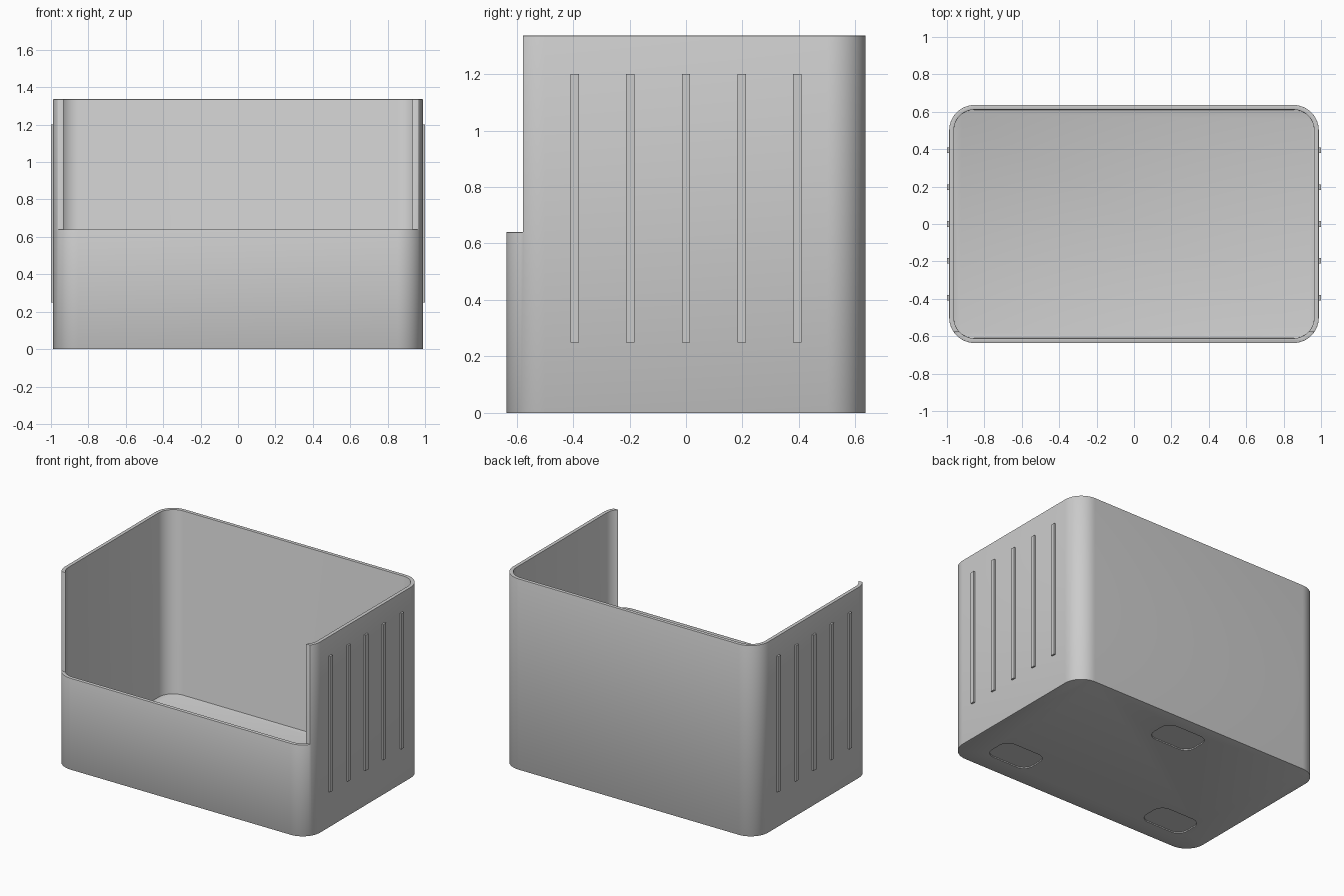
import bpy, bmesh, math

if "Cube" in bpy.data.objects:
    bpy.data.objects.remove(bpy.data.objects["Cube"])

HALF_X, HALF_Y, HEIGHT = 0.988, 0.636, 1.336
RADIUS, WALL, FLOOR = 0.135, 0.025, 0.045
FRONT_Z, POST_Y = 0.64, -0.578

grey = bpy.data.materials.new("plain grey")
grey.use_nodes = True
colour = (0.6, 0.6, 0.6, 1)
grey.diffuse_color = colour
grey.node_tree.nodes["Principled BSDF"].inputs["Base Color"].default_value = colour


def outline(hx, hy, r, steps=14):
    """Rounded rectangle, counter-clockwise."""
    pts = []
    for i, (sx, sy) in enumerate(((1, 1), (-1, 1), (-1, -1), (1, -1))):
        for k in range(steps + 1):
            a = math.pi / 2 * (i + k / steps)
            pts.append((sx * (hx - r) + r * math.cos(a), sy * (hy - r) + r * math.sin(a)))
    return pts


def loft(name, rings):
    """Skin a list of (outline, z) rings and cap both ends."""
    bm = bmesh.new()
    loops = [[bm.verts.new((x, y, z)) for x, y in pts] for pts, z in rings]
    n = len(loops[0])
    for a, b in zip(loops, loops[1:]):
        for i in range(n):
            j = (i + 1) % n
            bm.faces.new((a[i], a[j], b[j], b[i]))
    bm.faces.new(loops[0][::-1])
    bm.faces.new(loops[-1])
    bmesh.ops.recalc_face_normals(bm, faces=bm.faces)
    mesh = bpy.data.meshes.new(name)
    bm.to_mesh(mesh)
    bm.free()
    obj = bpy.data.objects.new(name, mesh)
    bpy.context.collection.objects.link(obj)
    mesh.materials.append(grey)
    return obj


def box(name, lo, hi):
    bm = bmesh.new()
    bmesh.ops.create_cube(bm, size=1)
    for v in bm.verts:
        v.co = [(a + b) / 2 + c * (b - a) for a, b, c in zip(lo, hi, v.co)]
    mesh = bpy.data.meshes.new(name)
    bm.to_mesh(mesh)
    bm.free()
    obj = bpy.data.objects.new(name, mesh)
    bpy.context.collection.objects.link(obj)
    mesh.materials.append(grey)
    return obj


def activate(obj):
    bpy.ops.object.select_all(action="DESELECT")
    obj.select_set(True)
    bpy.context.view_layer.objects.active = obj


def cut(obj, cutter):
    mod = obj.modifiers.new("cut", "BOOLEAN")
    mod.operation = "DIFFERENCE"
    mod.solver = "EXACT"
    mod.object = cutter
    activate(obj)
    bpy.ops.object.modifier_apply(modifier=mod.name)
    bpy.data.objects.remove(cutter)


# Open bin: outer wall up, over the rim, inner wall down to the floor
outer = outline(HALF_X, HALF_Y, RADIUS)
inner = outline(HALF_X - WALL, HALF_Y - WALL, RADIUS - WALL)
bin_shell = loft("bin_shell", [(outer, 0), (outer, HEIGHT), (inner, HEIGHT), (inner, FLOOR)])

# Lowered front opening
cut(bin_shell, box("opening_cutter", (-1.2, -1, FRONT_Z), (1.2, POST_Y, 2)))

# Softened edges
bevel = bin_shell.modifiers.new("soft edges", "BEVEL")
bevel.width = 0.008
bevel.segments = 2
bevel.limit_method = "ANGLE"
bevel.angle_limit = math.radians(40)
activate(bin_shell)
bpy.ops.object.modifier_apply(modifier=bevel.name)

# Three shallow foot recesses underneath
for x, y in ((-0.635, -0.4), (0.635, -0.4), (0, 0.43)):
    pts = [(x + px, y + py) for px, py in outline(0.165, 0.105, 0.07, 8)]
    cut(bin_shell, loft("recess_cutter", [(pts, -0.05), (pts, 0.008)]))

activate(bin_shell)
bpy.ops.object.shade_smooth_by_angle(angle=math.radians(30))

# Raised grip ribs on both sides
for side, sx in (("left", 1), ("right", -1)):
    for i in range(5):
        y = (i - 2) * 0.197
        xs = sorted((sx * (HALF_X - 0.006), sx))
        box(f"{side}_rib_{i + 1}", (xs[0], y - 0.015, 0.25), (xs[1], y + 0.015, 1.2))
